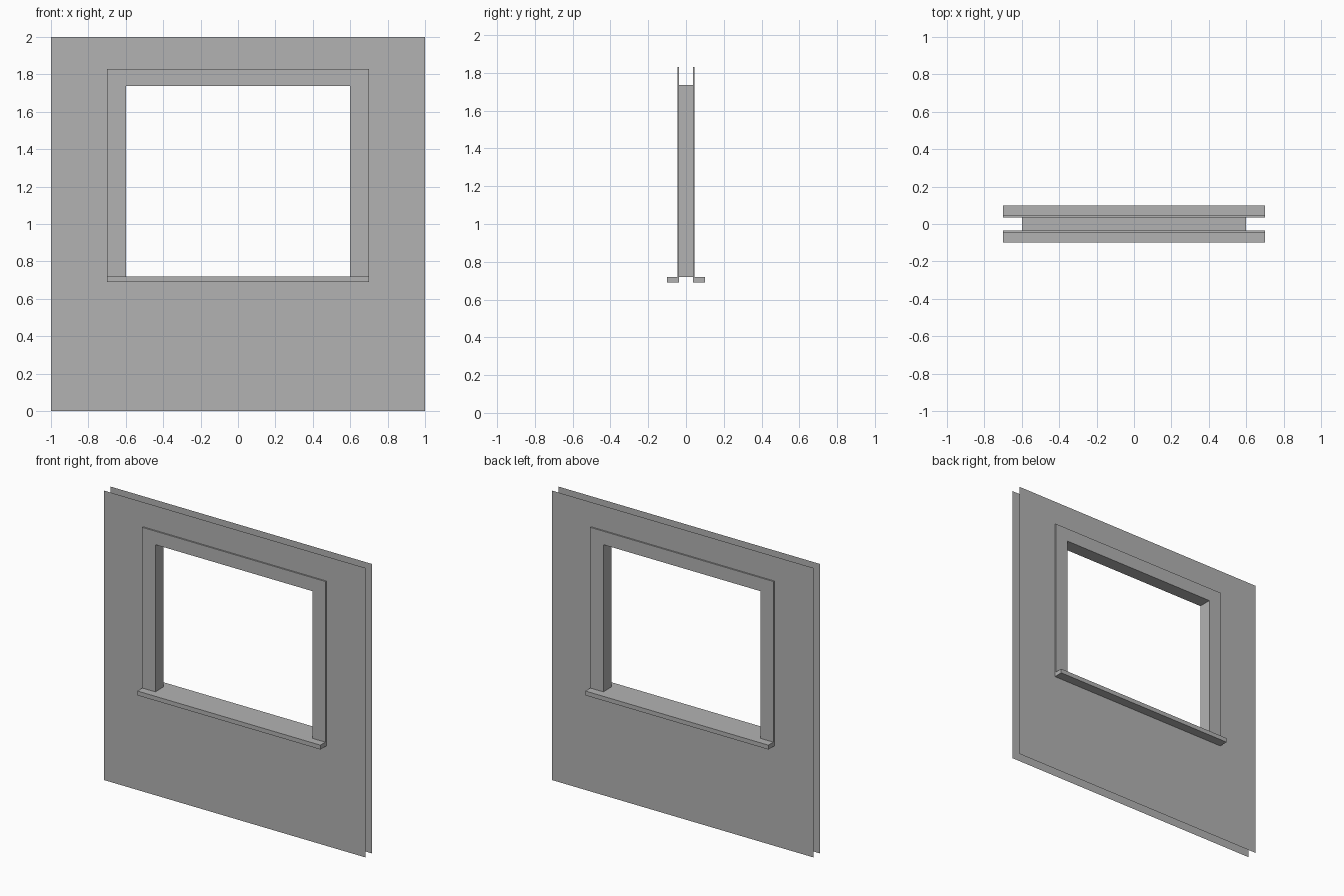
import bpy, bmesh

if "Cube" in bpy.data.objects:
    bpy.data.objects.remove(bpy.data.objects["Cube"])

WALL, TRIM, NOSE = -0.036, -0.046, -0.1       # front depths (y)
SILL_LOW, SILL_TOP = 0.69, 0.72
OPEN_X, OPEN_TOP = 0.6, 1.737                 # window opening
TRIM_X, TRIM_TOP = 0.7, 1.83                  # outer edge of trim

paint = bpy.data.materials.new("dark_grey")
paint.diffuse_color = (0.45, 0.45, 0.45, 1.0)
paint.use_nodes = True
paint.node_tree.nodes["Principled BSDF"].inputs["Base Color"].default_value = paint.diffuse_color


def rect(w, z0, z1):
    """Corners counter-clockwise as seen from the front."""
    return [(-w, z0), (w, z0), (w, z1), (-w, z1)]


def flat(bm, pts, y):
    """Front-facing polygon at depth y."""
    bm.faces.new([bm.verts.new((x, y, z)) for x, z in pts])


def ring(bm, outer, inner, y):
    """Flat mitred frame between two rectangles."""
    for i in range(4):
        j = (i + 1) % 4
        flat(bm, [outer[i], outer[j], inner[j], inner[i]], y)


def band(bm, path, y0, y1):
    """Strip swept along y; a clockwise path faces outward."""
    for (ax, az), (bx, bz) in zip(path, path[1:]):
        bm.faces.new([bm.verts.new(v) for v in
                      ((ax, y0, az), (bx, y0, bz), (bx, y1, bz), (ax, y1, az))])


def finish(bm, name, mirror=True):
    bmesh.ops.remove_doubles(bm, verts=bm.verts, dist=1e-5)
    me = bpy.data.meshes.new(name)
    bm.to_mesh(me)
    bm.free()
    me.materials.append(paint)
    ob = bpy.data.objects.new(name, me)
    bpy.context.collection.objects.link(ob)
    if mirror:                                # repeat on the back of the wall
        m = ob.modifiers.new("back_side", "MIRROR")
        m.use_axis = (False, True, False)
        m.use_mirror_merge = False


# Thin wall skins with a hole for the window
bm = bmesh.new()
ring(bm, rect(1.0, 0.0, 2.0), rect(TRIM_X, SILL_LOW, TRIM_TOP), WALL)
finish(bm, "wall_skin")

# Flat trim on the sides and top of the opening
bm = bmesh.new()
flat(bm, [(-TRIM_X, SILL_TOP), (-OPEN_X, SILL_TOP), (-OPEN_X, OPEN_TOP), (OPEN_X, OPEN_TOP),
          (OPEN_X, SILL_TOP), (TRIM_X, SILL_TOP), (TRIM_X, TRIM_TOP), (-TRIM_X, TRIM_TOP)], TRIM)
band(bm, [(-TRIM_X, SILL_TOP), (-TRIM_X, TRIM_TOP), (TRIM_X, TRIM_TOP), (TRIM_X, SILL_TOP)],
     TRIM, WALL)
finish(bm, "window_trim")

# Projecting sill nose
bm = bmesh.new()
sill = rect(TRIM_X, SILL_LOW, SILL_TOP)
flat(bm, sill, NOSE)
a, b, c, d = sill
band(bm, [c, b, a, d], NOSE, WALL)
band(bm, [d, c], NOSE, TRIM)
finish(bm, "window_sill")

# Inner lining of the opening, from front trim to back trim
bm = bmesh.new()
opening = rect(OPEN_X, SILL_TOP, OPEN_TOP)
band(bm, opening + opening[:1], TRIM, -TRIM)
finish(bm, "window_reveal", mirror=False)
